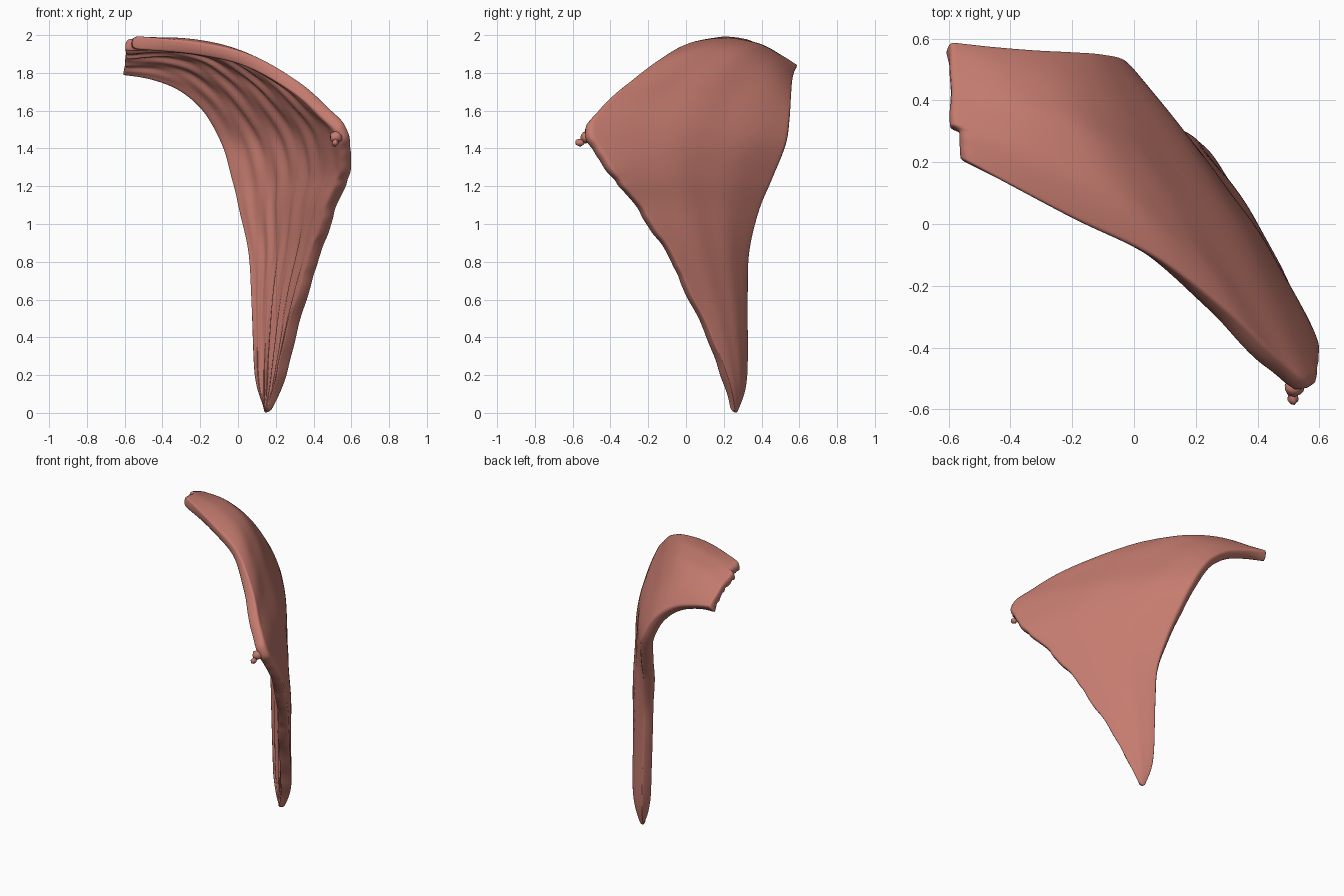
import bpy, bmesh, math, random
from mathutils import Vector

if "Cube" in bpy.data.objects:
    bpy.data.objects.remove(bpy.data.objects["Cube"])

random.seed(4)

# Cross rows from lower tip to upper end: rear edge, middle, front edge
ROWS = [
    ((.14, .27, 0), (.155, .27, 0), (.175, .26, .01)),
    ((.11, .325, .18), (.195, .28, .18), (.26, .215, .20)),
    ((.095, .33, .60), (.245, .22, .60), (.365, .04, .60)),
    ((.085, .34, .85), (.29, .16, .87), (.455, -.10, .87)),
    ((.045, .395, 1.07), (.315, .105, 1.10), (.53, -.25, 1.10)),
    ((.015, .465, 1.23), (.34, .06, 1.28), (.605, -.40, 1.29)),
    ((-.035, .54, 1.42), (.29, .075, 1.49), (.585, -.52, 1.50)),
    ((-.11, .56, 1.57), (.15, .125, 1.69), (.49, -.46, 1.61)),
    ((-.20, .565, 1.67), (.01, .205, 1.825), (.33, -.31, 1.75)),
    ((-.32, .57, 1.75), (-.15, .275, 1.925), (.08, -.12, 1.89)),
    ((-.46, .58, 1.80), (-.36, .34, 1.965), (-.21, .02, 1.96)),
    ((-.595, .595, 1.84), (-.595, .40, 1.95), (-.595, .23, 2.0)),
]
ROWS = [[Vector(p) for p in row] for row in ROWS]
NU, STEPS = 36, 7


def spline(a, b, c, d, t):
    return 0.5 * (2 * b + (c - a) * t + (2 * a - 5 * b + 4 * c - d) * t * t
                  + (3 * b - a - 3 * c + d) * t ** 3)


def row_at(v):
    i = min(int(v), len(ROWS) - 2)
    pick = [ROWS[max(0, min(len(ROWS) - 1, i + k))] for k in (-1, 0, 1, 2)]
    return [spline(*[r[j] for r in pick], v - i) for j in range(3)]


def across(c, m, d, u):
    return (c * (1 - u) * (1 - 2 * u) + m * 4 * u * (1 - u) + d * u * (2 * u - 1))


# Outer face of the muscle sheet
bm = bmesh.new()
grid, weights = [], []
nv = (len(ROWS) - 1) * STEPS
for j in range(nv + 1):
    v = j / STEPS
    c, m, d = row_at(v)
    line = []
    # ragged front edge below the corner
    ragged = random.uniform(-.01, .01) if 1 < v < 6 else 0
    for i in range(NU + 1):
        u = i / NU
        p = across(c, m, d, u)
        if u > .9:
            p += (d - c).normalized() * ragged * (u - .9) * 10
        # shallow surface folds along the fibres
        fold = math.sin(u * 17 + v * .7) * math.sin(math.pi * u)
        p += Vector((.6, .5, .4)) * .003 * fold * min(1, v / 3)
        line.append(bm.verts.new(p))
        # thickness: slim tip, thick rims, grooves on the hollow side
        rim = abs(2 * u - 1) ** 4
        groove = .06 * math.sin(u * 40 + v * 1.1) + .04 * math.sin(u * 66 - v)
        swell = .1 * max(0, 1 - abs(v - 5.2) / 2) * max(0, 1 - u / .4)
        weights.append(max(.1, min(1, (.52 + .13 * rim + swell + groove * (1 - rim))
                                   * min(1, .45 + v * .5))))
    grid.append(line)
for j in range(nv):
    for i in range(NU):
        # stepped notch at the free upper end
        if j == nv - 1 and i > NU * .7:
            continue
        bm.faces.new((grid[j][i], grid[j + 1][i], grid[j + 1][i + 1], grid[j][i + 1]))
weights = [w for vert, w in zip(bm.verts, weights) if vert.link_faces]
bmesh.ops.delete(bm, geom=[vert for vert in bm.verts if not vert.link_faces],
                 context='VERTS')

mesh = bpy.data.meshes.new("muscle_sheet")
bm.to_mesh(mesh)
bm.free()
sheet = bpy.data.objects.new("muscle_sheet", mesh)
bpy.context.collection.objects.link(sheet)

# Give the sheet its varying thickness and rounded rims
group = sheet.vertex_groups.new(name="thickness")
for k, w in enumerate(weights):
    group.add([k], w, 'REPLACE')
solid = sheet.modifiers.new("thickness", 'SOLIDIFY')
solid.thickness = .11
solid.offset = -1
solid.vertex_group = "thickness"
sub = sheet.modifiers.new("rounding", 'SUBSURF')
sub.levels = sub.render_levels = 1

# Frayed tendon scraps at the front corner
scraps = []
for k, (pos, size) in enumerate([((.52, -.53, 1.46), (.035, .03, .035)),
                                 ((.515, -.56, 1.43), (.018, .028, .02))]):
    bpy.ops.mesh.primitive_ico_sphere_add(subdivisions=2, radius=1, location=pos)
    scrap = bpy.context.object
    scrap.name = f"tendon_scrap_{k + 1}"
    scrap.scale = size
    for vert in scrap.data.vertices:
        vert.co *= random.uniform(.8, 1.1)
    scraps.append(scrap)

# One flesh colour throughout
flesh = bpy.data.materials.new("muscle_pink")
flesh.diffuse_color = (.56, .20, .16, 1)
flesh.use_nodes = True
flesh.node_tree.nodes["Principled BSDF"].inputs["Base Color"].default_value = flesh.diffuse_color
for ob in [sheet] + scraps:
    ob.data.materials.append(flesh)
    bpy.ops.object.select_all(action='DESELECT')
    ob.select_set(True)
    bpy.context.view_layer.objects.active = ob
    bpy.ops.object.shade_smooth()
